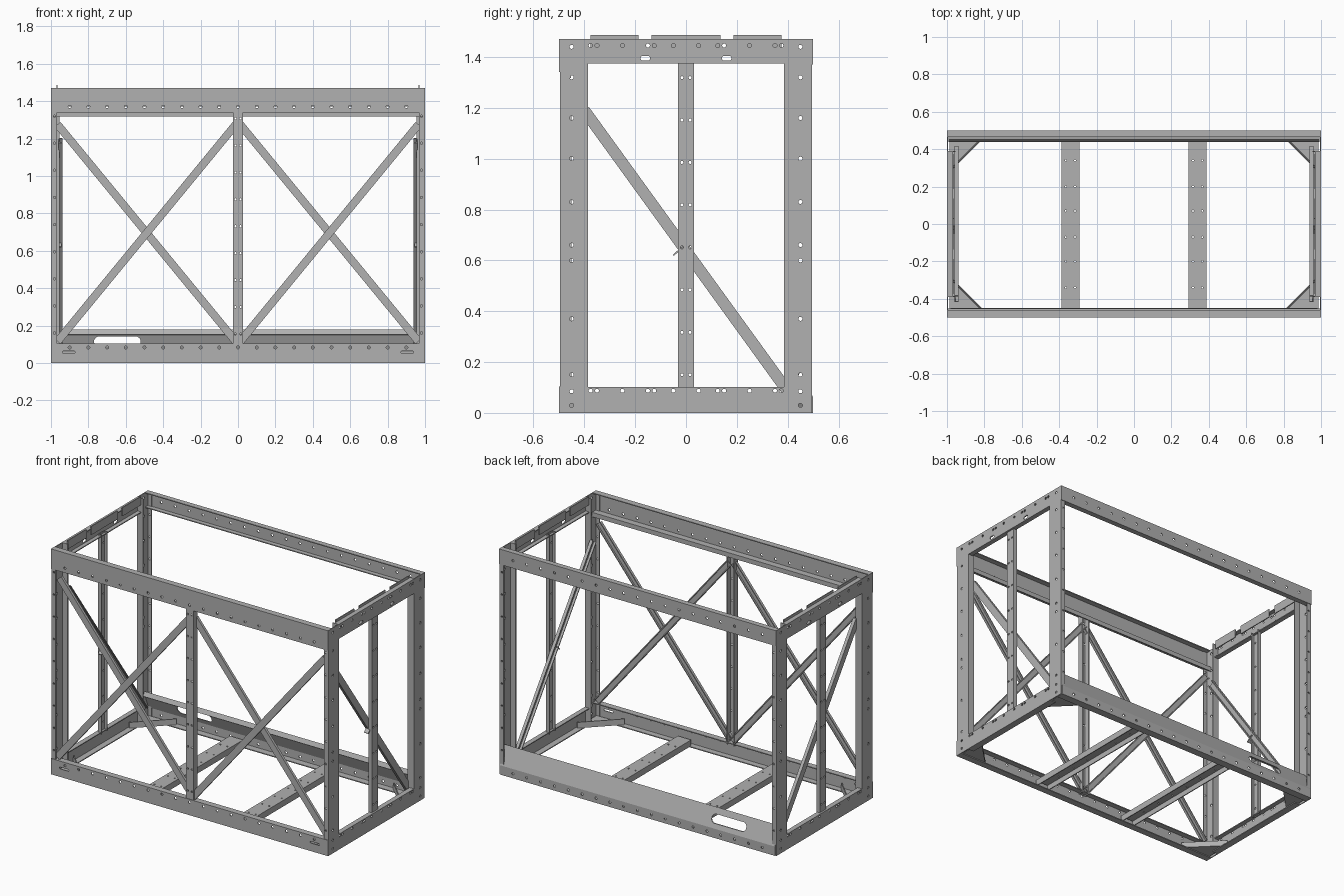
import bpy, bmesh, math
from mathutils import Vector

if "Cube" in bpy.data.objects:
    bpy.data.objects.remove(bpy.data.objects["Cube"])

steel = bpy.data.materials.new("grey_steel")
steel.use_nodes = True
GREY = (0.44, 0.44, 0.44, 1)
steel.diffuse_color = GREY
steel.node_tree.nodes["Principled BSDF"].inputs["Base Color"].default_value = GREY

X, Y, Z = Vector((1, 0, 0)), Vector((0, 1, 0)), Vector((0, 0, 1))
T = 0.006          # sheet thickness
E = T / 2


def make(name, bm):
    me = bpy.data.meshes.new(name)
    bm.to_mesh(me)
    bm.free()
    ob = bpy.data.objects.new(name, me)
    bpy.context.collection.objects.link(ob)
    me.materials.append(steel)
    return ob


def bake(ob):
    bpy.context.view_layer.update()
    dg = bpy.context.evaluated_depsgraph_get()
    me = bpy.data.meshes.new_from_object(ob.evaluated_get(dg))
    ob.modifiers.clear()
    ob.data = me


def thicken(ob):
    mod = ob.modifiers.new("thickness", "SOLIDIFY")
    mod.thickness = T
    mod.offset = 0
    mod.use_even_offset = True
    bake(ob)
    return ob


def sheet(name, profile, p, q, u, v):
    """Folded sheet: open profile in the u, v plane, drawn from p to q."""
    bm = bmesh.new()
    rows = [[bm.verts.new(Vector(o) + u * a + v * b) for a, b in profile] for o in (p, q)]
    for i in range(len(profile) - 1):
        bm.faces.new((rows[0][i], rows[0][i + 1], rows[1][i + 1], rows[1][i]))
    return thicken(make(name, bm))


def punch(ob, centres, axis, along=Z, r=0.008, half=0.0, depth=0.015):
    """Punch round holes or slots through a sheet."""
    bm = bmesh.new()
    side = axis.cross(along)
    n = 12
    for c in centres:
        ring = []
        for k in range(n):
            t = math.tau * (k + 0.5) / n
            a = r * math.cos(t) + math.copysign(half, math.cos(t))
            ring.append(Vector(c) + along * a + side * (r * math.sin(t)))
        lo = [bm.verts.new(w - axis * depth) for w in ring]
        hi = [bm.verts.new(w + axis * depth) for w in ring]
        bm.faces.new(lo[::-1])
        bm.faces.new(hi)
        for k in range(n):
            j = (k + 1) % n
            bm.faces.new((lo[k], lo[j], hi[j], hi[k]))
    bmesh.ops.recalc_face_normals(bm, faces=bm.faces)
    cutter = make("hole_cutter", bm)
    cutter.hide_render = True
    mod = ob.modifiers.new("holes", "BOOLEAN")
    mod.operation = "DIFFERENCE"
    mod.solver = "EXACT"
    mod.object = cutter
    bake(ob)
    bpy.data.objects.remove(cutter)


def brace(name, p, q, inward, width, depth):
    """Channel-section strut with its web between p and q."""
    p, q = Vector(p), Vector(q)
    u = (q - p).normalized().cross(inward)
    w = width / 2 - E
    return sheet(name, [(-w, depth), (-w, 0), (w, 0), (w, depth)], p, q, u, inward)


L = 1 - E          # half length to sheet centre
W = 0.5 - E        # half depth to sheet centre
H = 1.47 - E       # top to sheet centre
row = [i / 10 for i in range(-9, 10)]

# front beams
top = sheet("front_top_beam", [(-0.46, H), (-W, H), (-W, 1.343), (-0.455, 1.343), (-0.455, 1.317)],
            (-1, 0, 0), (1, 0, 0), Y, Z)
punch(top, [(x, -W, 1.37) for x in row], Y)
low = sheet("front_bottom_beam", [(-0.455, E), (-W, E), (-W, 0.1), (-0.46, 0.1)],
            (-1, 0, 0), (1, 0, 0), Y, Z)
punch(low, [(x, -W, 0.083) for x in row], Y)
punch(low, [(s * 0.905, -W, 0.058) for s in (-1, 1)], Y, X, 0.006, 0.028)

# back beams, the lower one with a sloping top and an access slot
top = sheet("back_top_beam", [(0.465, H), (W, H), (W, 1.373), (0.465, 1.373)],
            (-1, 0, 0), (1, 0, 0), Y, Z)
punch(top, [(x, W, 1.42) for x in row], Y)
low = sheet("back_bottom_beam", [(0.45, E), (W, E), (W, 0.06), (0.452, 0.172), (0.441, 0.15)],
            (-0.992, 0, 0), (0.992, 0, 0), Y, Z)
punch(low, [(x, W, 0.03) for x in row], Y)
punch(low, [(-0.645, 0.476, 0.115)], Y, X, 0.027, 0.098, 0.05)

post_z = (0.03, 0.085, 0.15, 0.37, 0.6, 0.66, 0.83, 1.0, 1.16, 1.32, 1.44)
for s, side in ((1, "left"), (-1, "right")):
    sx = X * s
    # corner posts
    for f, end in ((-1, "front"), (1, "back")):
        post = sheet(f"{end}_{side}_post",
                     [(0.968, 0.493), (L, 0.493), (L, 0.388), (0.955, 0.388)],
                     (0, 0, 0), (0, 0, 1.47), sx, Y * f)
        punch(post, [(s * L, f * 0.45, z) for z in post_z], X)
        punch(post, [(s * 0.981, f * 0.493, 0.16 + 0.145 * i) for i in range(9)], Y, r=0.006)

        # floor corner gusset with a folded edge
        bm = bmesh.new()
        a, b, c = [bm.verts.new((s * x, f * y, 0.008)) for x, y in
                   ((0.985, 0.485), (0.985, 0.285), (0.785, 0.485))]
        bm.faces.new((a, b, c))
        d, e = [bm.verts.new(w.co + Z * 0.035) for w in (b, c)]
        bm.faces.new((b, d, e, c))
        bmesh.ops.recalc_face_normals(bm, faces=bm.faces)
        thicken(make(f"{end}_{side}_gusset", bm))

    # side beams between the posts
    ys = [f * y for f in (-1, 1) for y in (0.05, 0.125, 0.15, 0.25, 0.35, 0.375)]
    beam = sheet(f"{side}_top_beam", [(0.968, H), (L, H), (L, 1.378), (0.968, 1.378)],
                 (0, -0.388, 0), (0, 0.388, 0), sx, Z)
    punch(beam, [(s * L, y, 1.445) for y in ys], X)
    punch(beam, [(s * L, y, 1.395) for y in (-0.16, 0.16)], X, Y, 0.01, 0.009)
    beam = sheet(f"{side}_bottom_beam", [(0.955, E), (L, E), (L, 0.098), (0.968, 0.098)],
                 (0, -0.388, 0), (0, 0.388, 0), sx, Z)
    punch(beam, [(s * L, y, 0.087) for y in ys], X)

    # locating tabs on the top edge
    for i, (y0, y1) in enumerate(((-0.375, -0.187), (-0.135, 0.135), (0.187, 0.375))):
        sheet(f"{side}_top_tab_{i + 1}", [(0.967, 1.43), (0.967, 1.486)],
              (0, y0, 0), (0, y1, 0), sx, Z)

    # side upright and diagonal
    mid = brace(f"{side}_upright", (s * 0.985, 0, 0.09), (s * 0.985, 0, 1.39), -sx, 0.064, 0.022)
    punch(mid, [(s * 0.985, y, 0.15 + 0.167 * i) for y in (-0.016, 0.016) for i in range(8)],
          X, r=0.006, depth=0.01)
    brace(f"{side}_diagonal", (s * 0.957, -0.4, 1.19), (s * 0.957, 0.4, 0.085), -sx, 0.045, 0.018)
    sheet(f"{side}_diagonal_clip", [(-0.05, 0.62), (-0.01, 0.655)],
          (s * 0.945, 0, 0), (s * 0.975, 0, 0), Y, Z)

    # crossed front braces, one layer behind the other
    inner, outer = s * 0.012, s * 0.965
    lo, hi = 0.115, 1.275
    left_x, right_x = sorted((inner, outer))
    brace(f"{side}_rising_brace", (left_x, -0.484, lo), (right_x, -0.484, hi), Y, 0.042, 0.014)
    brace(f"{side}_falling_brace", (left_x, -0.464, hi), (right_x, -0.464, lo), Y, 0.042, 0.014)

    # floor cross rail, open underneath
    rail = sheet(f"{side}_floor_rail", [(0.295, E), (0.295, 0.04), (0.385, 0.04), (0.385, E)],
                 (0, -0.47, 0), (0, 0.47, 0), sx, Z)
    punch(rail, [(s * x, y, 0.04) for x in (0.315, 0.365) for y in (-0.34, -0.2, -0.07, 0.07, 0.2, 0.34)],
          Z, X, 0.005)

# front centre upright
mid = brace("front_upright", (0, -0.493, 0.09), (0, -0.493, 1.345), Y, 0.054, 0.035)
punch(mid, [(x, -0.493, 0.155 + 0.144 * i) for x in (-0.014, 0.014) for i in range(9)], Y, r=0.006, depth=0.01)
